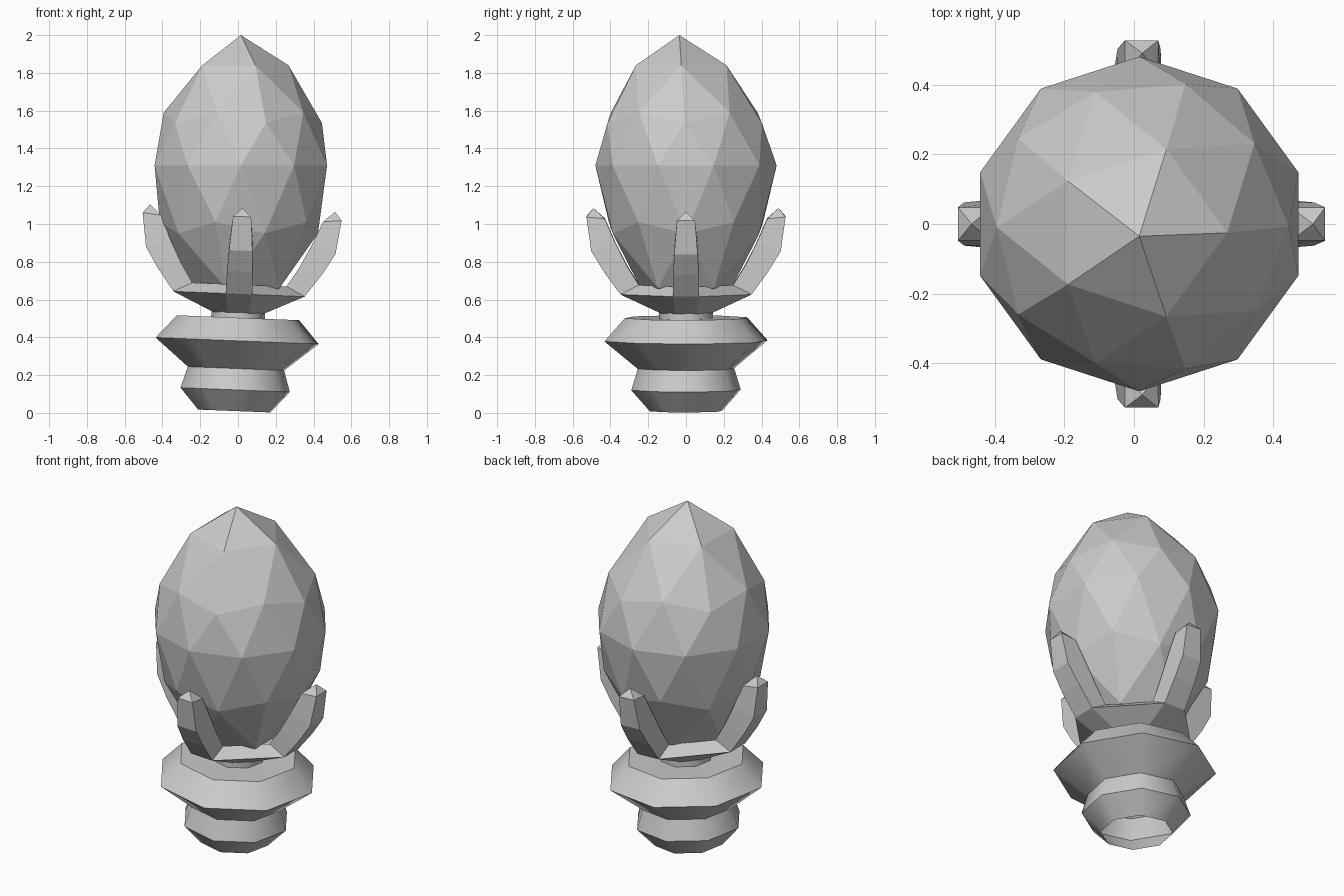
import bpy, bmesh, math
from mathutils import Matrix, Vector

if "Cube" in bpy.data.objects:
    bpy.data.objects.remove(bpy.data.objects["Cube"])

# The holder leans slightly to the right
LEAN = Matrix.Translation((-0.02, 0, 0)) @ Matrix.Rotation(math.radians(2.3), 4, 'Y')


def loft(name, rings, cap_start=False, cap_end=False, tip=None, matrix=None, smooth=None):
    """Skin a stack of equal-length closed rings, optionally capped or pointed."""
    bm = bmesh.new()
    loops = [[bm.verts.new(p) for p in ring] for ring in rings]
    n = len(loops[0])
    for a, b in zip(loops, loops[1:]):
        for i in range(n):
            j = (i + 1) % n
            bm.faces.new((a[i], a[j], b[j], b[i]))
    if cap_start:
        bm.faces.new(loops[0][::-1])
    if cap_end:
        bm.faces.new(loops[-1])
    if tip:
        t = bm.verts.new(tip)
        for i in range(n):
            bm.faces.new((loops[-1][i], loops[-1][(i + 1) % n], t))
    bmesh.ops.recalc_face_normals(bm, faces=bm.faces)
    bm.transform(matrix or Matrix())
    me = bpy.data.meshes.new(name)
    bm.to_mesh(me)
    bm.free()
    ob = bpy.data.objects.new(name, me)
    bpy.context.collection.objects.link(ob)
    if smooth:
        bpy.ops.object.select_all(action='DESELECT')
        bpy.context.view_layer.objects.active = ob
        ob.select_set(True)
        bpy.ops.object.shade_smooth_by_angle(angle=math.radians(smooth))
    return ob


def ring(r, z, angles):
    return [(r * math.cos(math.radians(a)), r * math.sin(math.radians(a)), z) for a in angles]


# Turned eight-sided base with stepped collar and neck, open underneath
octagon = [11 + 45 * i for i in range(8)]
profile = [(0.195, 0.010), (0.295, 0.122), (0.26, 0.235), (0.44, 0.382),
           (0.33, 0.504), (0.145, 0.498), (0.145, 0.535)]
loft("base", [ring(r, z, octagon) for r, z in profile], matrix=LEAN, smooth=46)

# Cup: narrow sides carry the prongs, wide sides lie between them
even = [22.5 * s + 90 * k for k in range(4) for s in (-1, 1)]
narrow = [11.5 * s + 90 * k for k in range(4) for s in (-1, 1)]
inner = [16 * s + 90 * k for k in range(4) for s in (-1, 1)]
loft("cup", [ring(0.145, 0.53, even), ring(0.355, 0.63, narrow),
             ring(0.26, 0.68, inner), ring(0.20, 0.62, inner)],
     cap_start=True, cap_end=True, matrix=LEAN)

# Four curved prongs: outer r, z, inner r, z, half width
stations = [(0.347, 0.63, 0.25, 0.68, 0.07), (0.435, 0.75, 0.315, 0.785, 0.068),
            (0.502, 0.86, 0.375, 0.905, 0.062), (0.527, 1.04, 0.43, 1.03, 0.048)]
sections = [[(ro, -w, zo), (ro, w, zo), (ri, w, zi), (ri, -w, zi)]
            for ro, zo, ri, zi, w in stations]
for k, side in enumerate(("right", "back", "left", "front")):
    turn = Matrix.Rotation(math.radians(90 * k), 4, 'Z')
    loft(side + "_prong", sections, cap_start=True, tip=(0.49, 0, 1.085),
         matrix=LEAN @ turn)

# Faceted crystal: an icosphere reshaped to a drawn-out egg
HEIGHTS = [(-1, 0.50), (-0.851, 0.66), (-0.526, 0.95), (-0.447, 1.01), (0, 1.31),
           (0.447, 1.535), (0.526, 1.59), (0.851, 1.84), (1, 2.0)]


def remap(z):
    return min(HEIGHTS, key=lambda h: abs(h[0] - z))[1]


bm = bmesh.new()
bmesh.ops.create_icosphere(bm, subdivisions=2, radius=1)
for v in bm.verts:
    lean = max(0, v.co.z) ** 2
    v.co = Vector((0.48 * v.co.x + 0.015, 0.48 * v.co.y - 0.035 * lean, remap(v.co.z)))
me = bpy.data.meshes.new("crystal")
bm.to_mesh(me)
bm.free()
bpy.context.collection.objects.link(bpy.data.objects.new("crystal", me))
